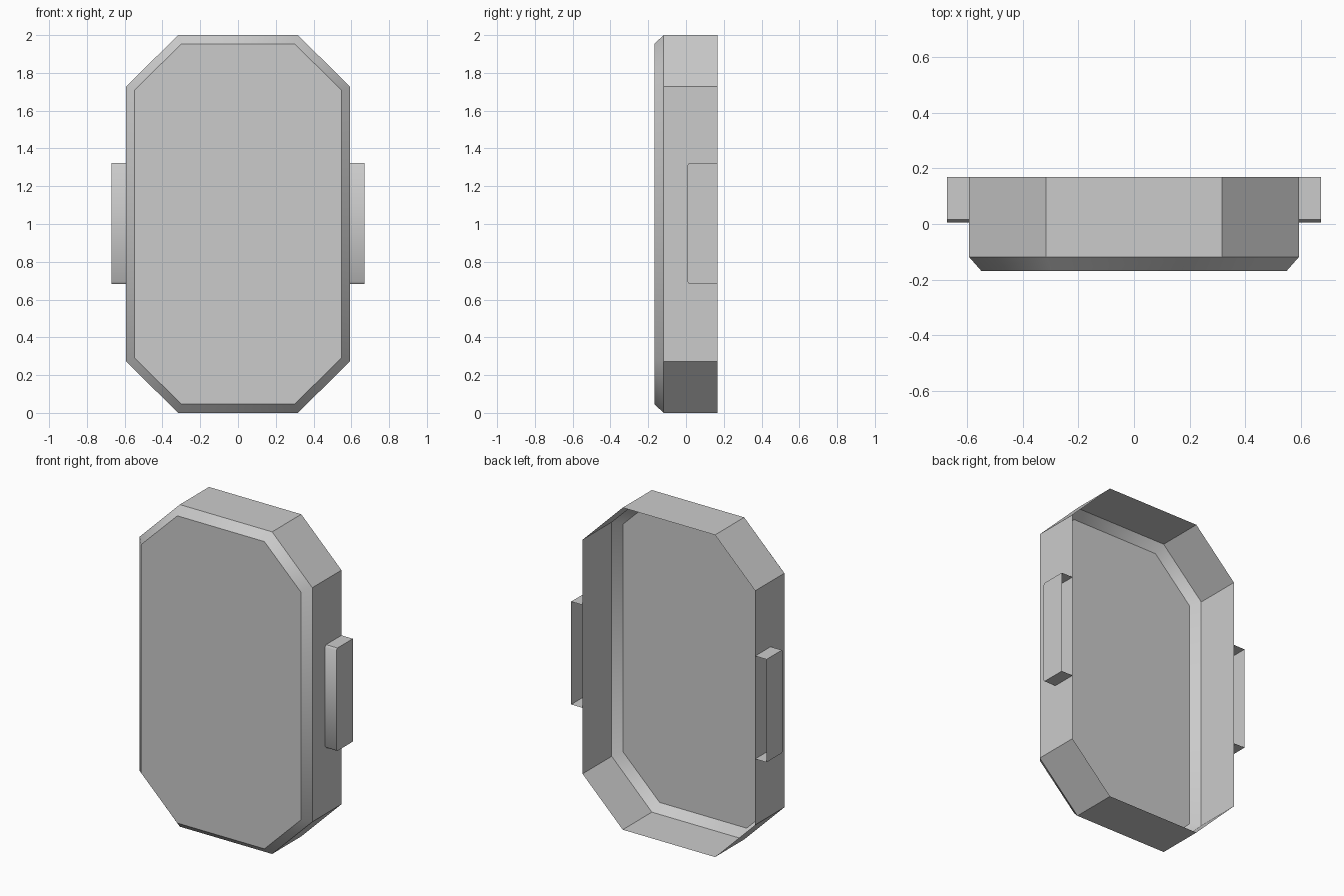
import bpy, bmesh, math

if "Cube" in bpy.data.objects:
    bpy.data.objects.remove(bpy.data.objects["Cube"])


def make_object(name, bm, angle):
    bmesh.ops.recalc_face_normals(bm, faces=bm.faces[:])
    mesh = bpy.data.meshes.new(name)
    bm.to_mesh(mesh)
    bm.free()
    obj = bpy.data.objects.new(name, mesh)
    bpy.context.collection.objects.link(obj)
    bpy.ops.object.select_all(action='DESELECT')
    obj.select_set(True)
    bpy.context.view_layer.objects.active = obj
    bpy.ops.object.shade_smooth_by_angle(angle=math.radians(angle))
    return obj


def octagon(y, half_w, half_h, corner_x, corner_z):
    """Octagonal loop in the xz plane, centred on z = 1."""
    quarter = [(half_w, corner_z), (corner_x, half_h)]
    half = quarter + [(-x, z) for x, z in reversed(quarter)]
    loop = half + [(-x, -z) for x, z in half]
    return [(x, y, 1 + z) for x, z in loop]


# Octagonal shell: open back, straight walls, bevelled rim, flat front
bm = bmesh.new()
loops = [[bm.verts.new(p) for p in ring] for ring in (
    octagon(0.168, 0.593, 1.0, 0.317, 0.727),
    octagon(-0.118, 0.593, 1.0, 0.317, 0.727),
    octagon(-0.168, 0.549, 0.954, 0.299, 0.708))]
for a, b in zip(loops, loops[1:]):
    for i in range(8):
        j = (i + 1) % 8
        bm.faces.new((a[i], a[j], b[j], b[i]))
bm.faces.new(loops[-1])
make_object("octagonal_shell", bm, 35)

# Side tabs: hollow lugs with softened front edges, open at the back
bm = bmesh.new()
profile = [(0.168, 0.683), (0.017, 0.683), (0.006, 0.696),
           (0.006, 1.309), (0.017, 1.322), (0.168, 1.322)]
inner, outer = [[bm.verts.new((x, y, z)) for y, z in profile]
                for x in (0.593, 0.671)]
for i in range(5):
    bm.faces.new((inner[i], inner[i + 1], outer[i + 1], outer[i]))
bm.faces.new(outer)
tabs = make_object("side_tabs", bm, 45)
mirror = tabs.modifiers.new("mirror", 'MIRROR')
mirror.use_axis = (True, False, False)
mirror.use_mirror_merge = False
